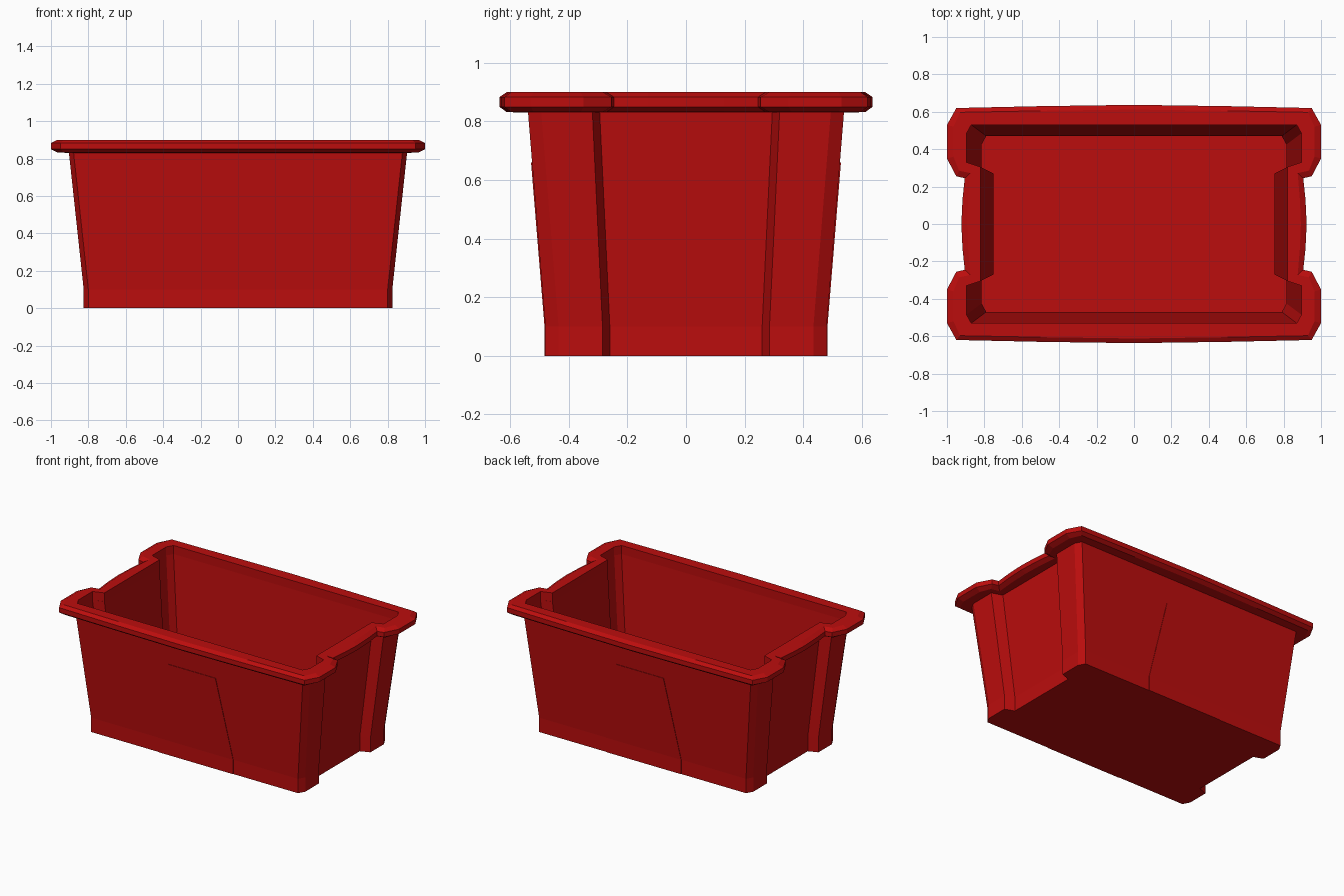
import bpy, bmesh

if "Cube" in bpy.data.objects:
    bpy.data.objects.remove(bpy.data.objects["Cube"])

red = bpy.data.materials.new("red plastic")
red.diffuse_color = (0.5, 0.004, 0.004, 1)
red.use_nodes = True
red.node_tree.nodes["Principled BSDF"].inputs["Base Color"].default_value = red.diffuse_color


def full_ring(quarter):
    """Mirror a quarter outline (+x axis to +y axis) into a full loop."""
    q = list(quarter)
    half = q + [(-x, y) for x, y in reversed(q[:-1])]
    return half + [(x, -y) for x, y in reversed(half[1:-1])]


def finish(name, bm):
    bmesh.ops.recalc_face_normals(bm, faces=bm.faces)
    me = bpy.data.meshes.new(name)
    bm.to_mesh(me)
    bm.free()
    me.materials.append(red)
    ob = bpy.data.objects.new(name, me)
    bpy.context.collection.objects.link(ob)
    return ob


def loft(name, rings, closed):
    """Skin a list of (quarter outline, z); cap the ends or join them."""
    bm = bmesh.new()
    loops = [[bm.verts.new((x, y, z)) for x, y in full_ring(q)] for q, z in rings]
    pairs = list(zip(loops, loops[1:]))
    if closed:
        pairs.append((loops[-1], loops[0]))
    else:
        bm.faces.new(loops[0])
        bm.faces.new(loops[-1])
    n = len(loops[0])
    for a, b in pairs:
        for i in range(n):
            j = (i + 1) % n
            bm.faces.new((a[i], a[j], b[j], b[i]))
    return finish(name, bm)


def body_outline(x, y, notch_x, notch_y):
    """Rectangle with chamfered corners and a shallow recess in each end."""
    return [(notch_x, 0), (notch_x, notch_y), (x, notch_y + 0.025),
            (x, y - 0.045), (x - 0.025, y), (0, y)]


# Tub: outer wall up, over the lip, inner wall down to the floor
out_low = body_outline(0.825, 0.48, 0.76, 0.26)
out_top = body_outline(0.905, 0.54, 0.83, 0.295)
in_low = body_outline(0.815, 0.47, 0.75, 0.27)
in_top = body_outline(0.895, 0.53, 0.82, 0.305)
loft("tub_body", [(out_low, 0), (out_low, 0.1), (out_top, 0.84),
                  (in_top, 0.84), (in_low, 0.1), (in_low, 0.015)], False)

# Rim: bevelled band following the end recesses, slightly bowed on the long sides
edge = [(0.923, 0), (0.917, 0.13), (0.905, 0.245), (0.95, 0.255), (1.0, 0.35),
        (1.0, 0.53), (0.95, 0.62), (0.5, 0.63), (0, 0.637)]
flat = [(0.892, 0), (0.887, 0.13), (0.875, 0.272), (0.935, 0.285), (0.965, 0.36),
        (0.965, 0.52), (0.93, 0.597), (0.5, 0.605), (0, 0.612)]
hole = [(0.82, 0), (0.82, 0.13), (0.82, 0.305), (0.857, 0.317), (0.895, 0.33),
        (0.895, 0.485), (0.87, 0.53), (0.5, 0.53), (0, 0.53)]
loft("rim", [(hole, 0.83), (hole, 0.9), (flat, 0.9), (edge, 0.883),
             (edge, 0.85), (flat, 0.832)], True)

# Thin trapezoid panels on the two long walls
profile = [(-0.28, 0, 0.48), (0.30, 0, 0.48), (0.30, 0.1, 0.48), (0.195, 0.66, 0.526),
           (-0.17, 0.66, 0.526), (-0.28, 0.1, 0.48)]
for name, s in (("front_panel", -1), ("back_panel", 1)):
    bm = bmesh.new()
    sheets = [[bm.verts.new((-s * x, s * (y + d), z)) for x, z, y in profile]
              for d in (-0.003, 0.003)]
    for v in sheets:
        bm.faces.new((v[0], v[1], v[2], v[5]))
        bm.faces.new((v[5], v[2], v[3], v[4]))
    for i in range(6):
        j = (i + 1) % 6
        bm.faces.new((sheets[0][i], sheets[0][j], sheets[1][j], sheets[1][i]))
    finish(name, bm)
